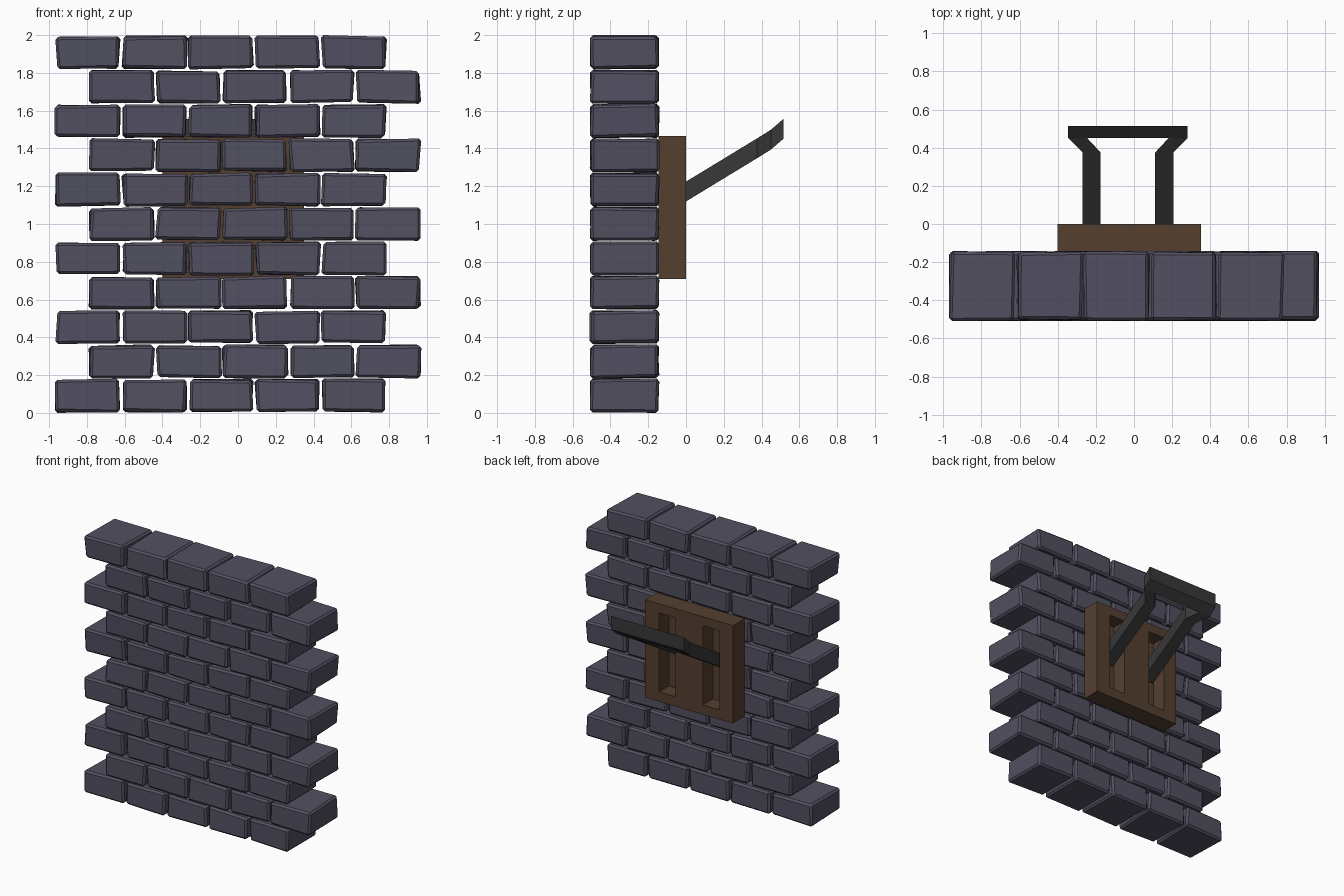
import bpy, bmesh, random
from mathutils import Vector, Matrix

if "Cube" in bpy.data.objects:
    bpy.data.objects.remove(bpy.data.objects["Cube"])

random.seed(7)


def material(name, rgb):
    m = bpy.data.materials.new(name)
    m.diffuse_color = (*rgb, 1)
    m.use_nodes = True
    m.node_tree.nodes["Principled BSDF"].inputs["Base Color"].default_value = m.diffuse_color
    return m


stone = material("stone", (0.085, 0.08, 0.118))
wood = material("wood", (0.09, 0.05, 0.028))
iron = material("iron", (0.04, 0.04, 0.04))


def finish(bm, name, mat):
    bmesh.ops.recalc_face_normals(bm, faces=bm.faces[:])
    me = bpy.data.meshes.new(name)
    bm.to_mesh(me)
    bm.free()
    me.materials.append(mat)
    ob = bpy.data.objects.new(name, me)
    bpy.context.collection.objects.link(ob)
    return ob


# Brick wall: 11 staggered courses of 5 uneven, chamfered bricks
ROWS, COLS, PITCH_X, PITCH_Z = 11, 5, 0.352, 2 / 11
SIZE = Vector((0.338, 0.358, 0.171))
for row in range(ROWS):
    course = bmesh.new()
    cx = -0.09 if row % 2 == 0 else 0.09
    for col in range(COLS):
        centre = Vector((cx + (col - 2) * PITCH_X, -0.325, (row + 0.5) * PITCH_Z))
        made = bmesh.ops.create_cube(course, size=1)
        for v in made["verts"]:
            jitter = Vector([random.uniform(-1, 1) * a for a in (0.009, 0.006, 0.006)])
            v.co = centre + v.co * SIZE + jitter
        edges = list({e for v in made["verts"] for e in v.link_edges})
        bmesh.ops.bevel(course, geom=edges, offset=0.014, segments=1,
                        affect='EDGES', profile=0.5)
    finish(course, f"brick_course_{row + 1}", stone)

# Wooden plate with two recessed slots: grid front face, slot cells pushed in
xs = [-0.40, -0.285, -0.145, 0.09, 0.23, 0.35]
zs = [0.71, 0.785, 1.395, 1.465]
DEPTH, RECESS = 0.145, 0.12
bm = bmesh.new()
grid = [[bm.verts.new((x, 0, z)) for z in zs] for x in xs]
cells = {}
for i in range(len(xs) - 1):
    for k in range(len(zs) - 1):
        cells[i, k] = bm.faces.new((grid[i][k], grid[i + 1][k],
                                    grid[i + 1][k + 1], grid[i][k + 1]))
rim = [e for e in bm.edges if e.is_boundary]
sides = bmesh.ops.extrude_edge_only(bm, edges=rim)["geom"]
bmesh.ops.translate(bm, vec=(0, -DEPTH, 0),
                    verts=[g for g in sides if isinstance(g, bmesh.types.BMVert)])
bmesh.ops.contextual_create(bm, geom=[e for e in bm.edges if e.is_boundary])
for i in (1, 3):
    ext = bmesh.ops.extrude_discrete_faces(bm, faces=[cells[i, 1]])["faces"]
    bmesh.ops.translate(bm, vec=(0, -RECESS, 0), verts=ext[0].verts[:])
finish(bm, "slotted_plate", wood)

# Iron lever: plan outline of one half mirrored, rising with y, thickened vertically
LEVER_X, THICK = -0.032, 0.105
rise = {-0.11: 1.105, 0.0: 1.172, 0.375: 1.40, 0.45: 1.447, 0.515: 1.503}
half = [
    [(0.143, -0.11), (0.238, -0.11), (0.238, 0.375), (0.143, 0.375)],   # arm
    [(0.143, 0.375), (0.238, 0.375), (0.313, 0.45), (0.213, 0.45)],     # flare
    [(0.213, 0.45), (0.313, 0.45), (0.313, 0.515), (0.213, 0.515)],     # grip end
    [(0.0, 0.45), (0.213, 0.45), (0.213, 0.515), (0.0, 0.515)],         # grip
]
bm = bmesh.new()
for s in (1, -1):
    for quad in half:
        pts = quad if s == 1 else quad[::-1]
        bm.faces.new([bm.verts.new((LEVER_X + s * x, y, rise[y] - THICK / 2))
                      for x, y in pts])
bmesh.ops.remove_doubles(bm, verts=bm.verts[:], dist=0.0005)
top = bmesh.ops.extrude_face_region(bm, geom=bm.faces[:], use_keep_orig=True)["geom"]
bmesh.ops.translate(bm, vec=(0, 0, THICK),
                    verts=[g for g in top if isinstance(g, bmesh.types.BMVert)])
finish(bm, "lever_handle", iron)
